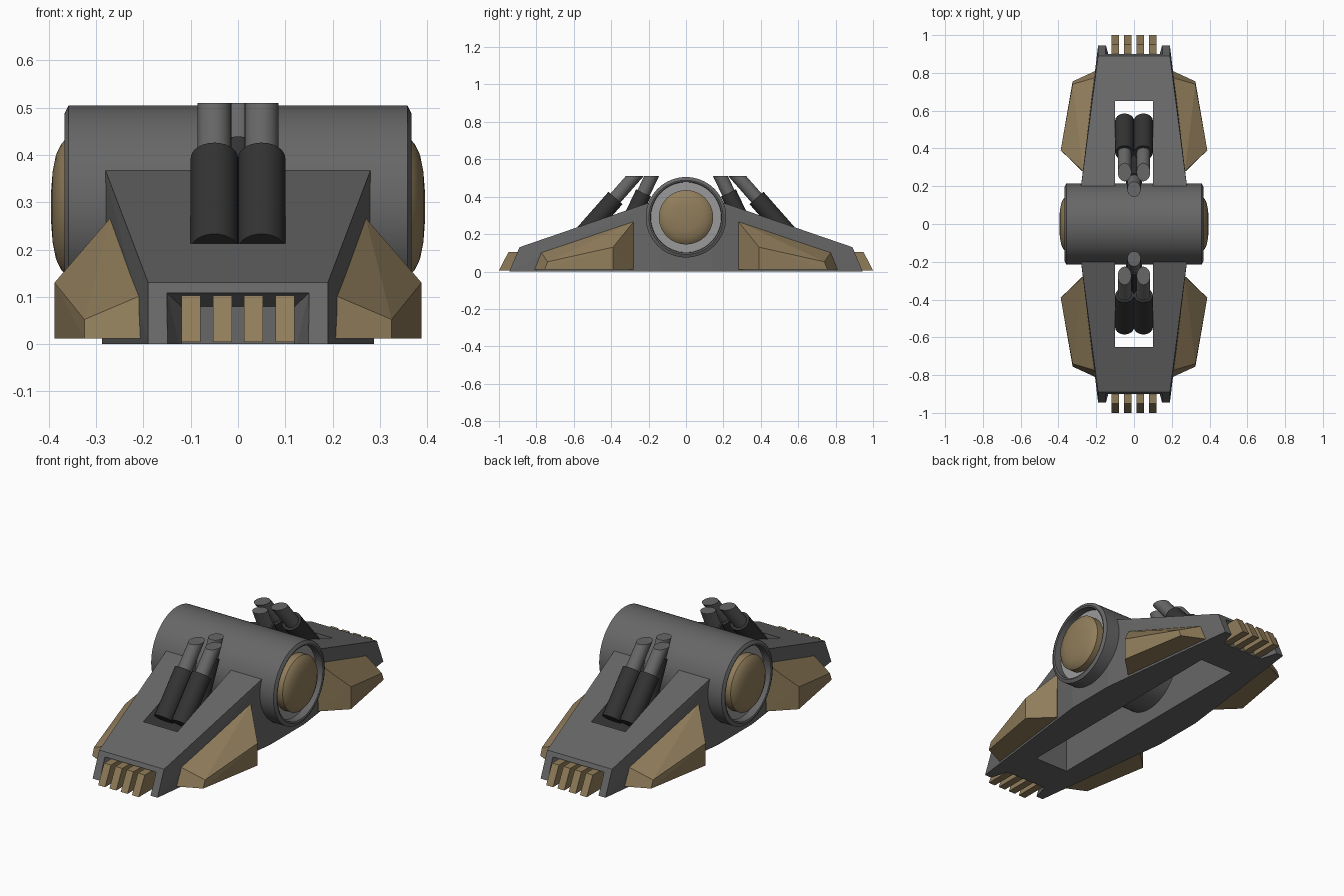
import bpy, bmesh, math
from mathutils import Vector

cube = bpy.data.objects.get("Cube")
if cube:
    bpy.data.objects.remove(cube, do_unlink=True)


def material(name, color):
    m = bpy.data.materials.new(name)
    m.use_nodes = True
    rgba = (*color, 1.0)
    m.diffuse_color = rgba
    m.node_tree.nodes["Principled BSDF"].inputs["Base Color"].default_value = rgba
    return m


GREY = material("steel grey", (0.135, 0.135, 0.135))
DARK = material("dark rubber", (0.033, 0.033, 0.033))
LIGHT = material("light metal", (0.32, 0.32, 0.32))
TAN = material("tan armour", (0.28, 0.205, 0.105))


def finish(bm, name, *mats, smooth=False):
    bmesh.ops.recalc_face_normals(bm, faces=bm.faces)
    mesh = bpy.data.meshes.new(name)
    bm.to_mesh(mesh)
    bm.free()
    ob = bpy.data.objects.new(name, mesh)
    bpy.context.collection.objects.link(ob)
    for m in mats:
        mesh.materials.append(m)
    bpy.ops.object.select_all(action='DESELECT')
    ob.select_set(True)
    bpy.context.view_layer.objects.active = ob
    if smooth:
        bpy.ops.object.shade_smooth_by_angle(angle=math.radians(35))
    return ob


def hull(name, points, mat):
    """Solid flat-faced block spanning the given corners."""
    bm = bmesh.new()
    for p in points:
        bm.verts.new(p)
    bmesh.ops.convex_hull(bm, input=bm.verts)
    bmesh.ops.dissolve_limit(bm, angle_limit=0.01, verts=bm.verts, edges=bm.edges)
    return finish(bm, name, mat)


def lathe(profile):
    """Spin (x, radius) points around the cross axle."""
    bm = bmesh.new()
    verts = [bm.verts.new((x, 0, r)) for x, r in profile]
    edges = [bm.edges.new(pair) for pair in zip(verts, verts[1:])]
    bmesh.ops.spin(bm, geom=verts + edges, cent=(0, 0, 0), axis=(1, 0, 0),
                   angle=math.tau, steps=64)
    bmesh.ops.remove_doubles(bm, verts=bm.verts, dist=1e-4)
    bmesh.ops.translate(bm, verts=bm.verts, vec=(0, 0, AXLE_Z))
    return bm


def rod(name, start, end, radius, mat, level=None):
    """Round bar; its upper end may be cut level at a height."""
    start, end = Vector(start), Vector(end)
    axis = (end - start).normalized()
    bm = bmesh.new()
    bmesh.ops.create_cone(bm, cap_ends=True, segments=28, radius1=radius,
                          radius2=radius, depth=(end - start).length)
    top = [v for v in bm.verts if v.co.z > 0]
    turn = Vector((0, 0, 1)).rotation_difference(axis)
    for v in bm.verts:
        v.co = turn @ v.co + (start + end) / 2
    if level:
        for v in top:
            v.co += axis * (level - v.co.z) / axis.z
    return finish(bm, name, mat, smooth=True)


def cut(target, cutter):
    cutter.hide_render = True
    mod = target.modifiers.new("cut", 'BOOLEAN')
    mod.operation = 'DIFFERENCE'
    mod.solver = 'EXACT'
    mod.object = cutter
    bpy.context.view_layer.objects.active = target
    bpy.ops.object.modifier_apply(modifier=mod.name)
    bpy.data.objects.remove(cutter, do_unlink=True)


SIDES = (-1, 1)
AXLE_Z = 0.29
PISTON_TOP = 0.51

# Wedge-shaped base, with a long slot and a toe recess at each end
corners = [(0.288, 0.14, 0), (0.288, 0.14, 0.388), (0.19, 0.89, 0.13), (0.19, 0.945, 0)]
base = hull("base", [(sx * x, sy * y, z) for x, y, z in corners
                     for sx in SIDES for sy in SIDES], GREY)
cut(base, hull("slot_cutter", [(sx * 0.1, sy * 0.65, z) for sx in SIDES
                               for sy in SIDES for z in (-0.1, 0.6)], DARK))
recess = [(0.15, 0.96, -0.02), (0.15, 0.96, 0.108), (0.15, 0.895, 0.108),
          (0.12, 0.85, 0.08), (0.12, 0.85, -0.02)]
for sy in SIDES:
    cut(base, hull("recess_cutter", [(sx * x, sy * y, z) for x, y, z in recess
                                     for sx in SIDES], DARK))

# Cross barrel with recessed pale ends
half = [(0.325, 0), (0.325, 0.188), (0.364, 0.19), (0.367, 0.198), (0.358, 0.215)]
bm = lathe(half + [(-x, r) for x, r in reversed(half)])
for f in bm.faces:
    c = f.calc_center_median()
    f.normal_update()
    if abs(f.normal.x) > 0.9 and abs(c.x) < 0.33:
        f.material_index = 1
finish(bm, "barrel", GREY, LIGHT, smooth=True)

# Domed hub caps
for sx, side in zip(SIDES, ("right", "left")):
    dome = [(0.32, 0.145), (0.363, 0.145), (0.374, 0.133), (0.385, 0.11),
            (0.392, 0.075), (0.395, 0.035), (0.395, 0)]
    finish(lathe([(sx * x, r) for x, r in dome]), side + "_hub_cap", TAN, smooth=True)

plate = [(0.27, 0.28, 0.267), (0.205, 0.775, 0.103), (0.275, 0.28, 0.012),
         (0.205, 0.81, 0.012), (0.388, 0.39, 0.13), (0.325, 0.74, 0.052),
         (0.388, 0.39, 0.012), (0.325, 0.755, 0.012),
         (0.18, 0.3, 0.012), (0.18, 0.77, 0.012)]
toe = [(0.84, 0.005), (0.84, 0.103), (0.95, 0.103), (1.0, 0.005)]

for sy, end in zip(SIDES, ("front", "back")):
    # Faceted armour plates
    for sx, side in zip(SIDES, ("right", "left")):
        hull(f"{end}_{side}_plate", [(sx * x, sy * y, z) for x, y, z in plate], TAN)

    # Four toes
    for i in range(4):
        cx = (i - 1.5) * 0.066
        hull(f"{end}_toe_{i + 1}", [(cx + dx, sy * y, z) for y, z in toe
                                    for dx in (-0.02, 0.02)], TAN)

    # Two outer pistons and one steeper inner piston
    for x, foot, neck, tip, r in ((-0.05, (0.547, 0.2), (0.377, 0.393), 0.274, 0.05),
                                  (0.05, (0.547, 0.2), (0.377, 0.393), 0.274, 0.05),
                                  (0, (0.346, 0.17), (0.227, 0.42), 0.184, 0.044)):
        tag = {-0.05: "right", 0.05: "left", 0: "inner"}[x]
        low, mid = (x, sy * foot[0], foot[1]), (x, sy * neck[0], neck[1])
        rod(f"{end}_{tag}_sleeve", low, mid, r, DARK)
        rod(f"{end}_{tag}_piston", mid, (x, sy * tip, PISTON_TOP), 0.036, GREY, PISTON_TOP)
